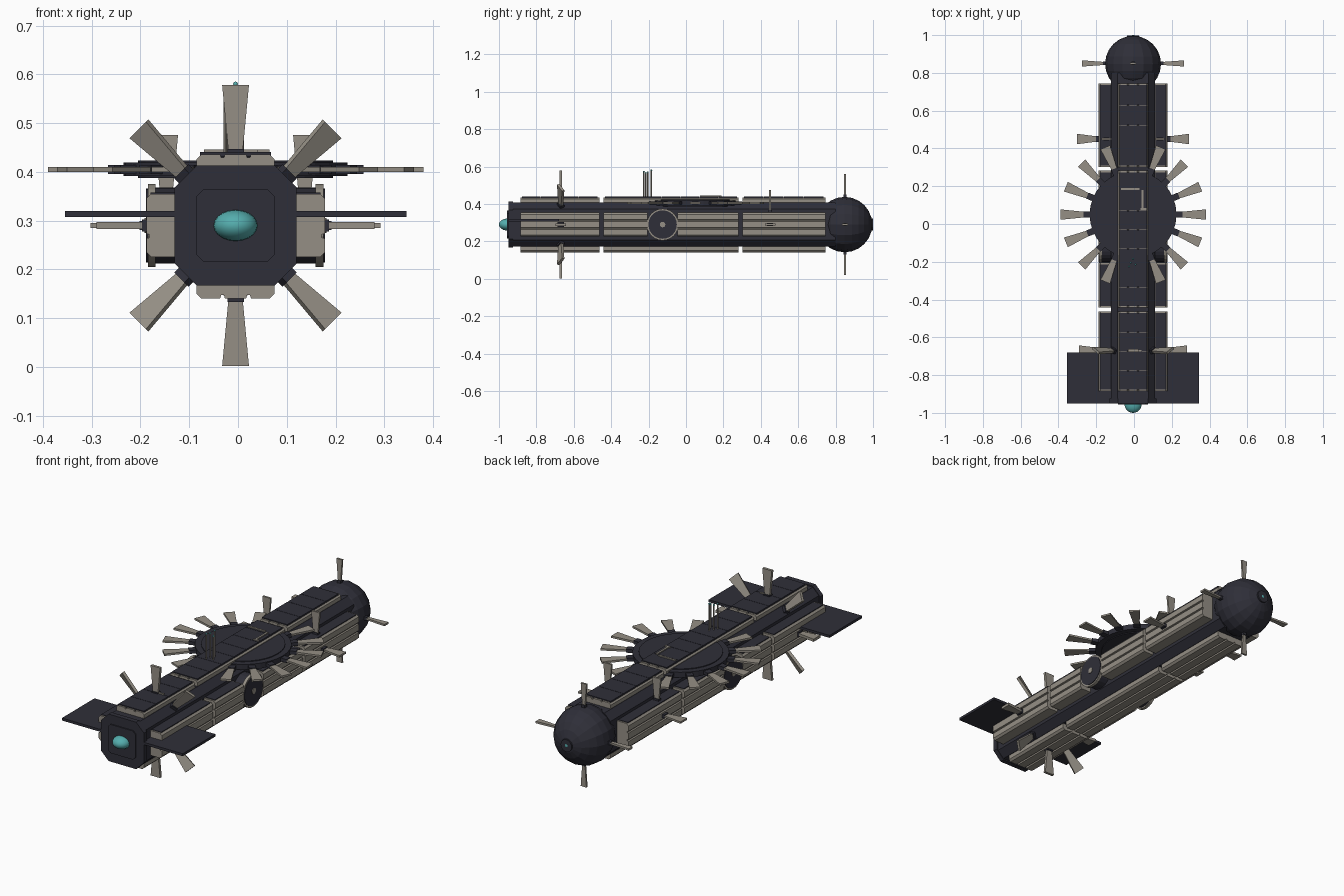
import bpy, bmesh, math
from mathutils import Matrix, Vector

if "Cube" in bpy.data.objects:
    bpy.data.objects.remove(bpy.data.objects["Cube"])

CX, CZ = -0.005, 0.29          # hull axis


def material(name, rgb):
    m = bpy.data.materials.new(name)
    m.diffuse_color = (*rgb, 1)
    m.use_nodes = True
    m.node_tree.nodes["Principled BSDF"].inputs["Base Color"].default_value = m.diffuse_color
    return m


DARK = material("dark_hull", (0.028, 0.028, 0.040))
STONE = material("warm_grey", (0.30, 0.275, 0.235))
TEAL = material("teal_glow", (0.09, 0.42, 0.42))


def finish(name, bm, mat):
    bmesh.ops.recalc_face_normals(bm, faces=bm.faces)
    me = bpy.data.meshes.new(name)
    bm.to_mesh(me)
    bm.free()
    me.materials.append(mat)
    ob = bpy.data.objects.new(name, me)
    bpy.context.collection.objects.link(ob)
    return ob


def prism(name, pts, y0, y1, mat, basis=Matrix.Identity(4)):
    """Extrude an (x, z) outline along y."""
    bm = bmesh.new()
    a = [bm.verts.new(basis @ Vector((x, y0, z))) for x, z in pts]
    b = [bm.verts.new(basis @ Vector((x, y1, z))) for x, z in pts]
    n = len(pts)
    bm.faces.new(a)
    bm.faces.new(b[::-1])
    for i in range(n):
        bm.faces.new((a[i], a[(i + 1) % n], b[(i + 1) % n], b[i]))
    return finish(name, bm, mat)


def box(name, x, y, z, mat):
    return prism(name, [(x[0], z[0]), (x[1], z[0]), (x[1], z[1]), (x[0], z[1])], *y, mat)


def octagon(hw, hh, c):
    q = [(hw, hh - c), (hw - c, hh)]
    q += [(-x, z) for x, z in q[::-1]]
    q += [(-x, -z) for x, z in q]
    return [(CX + x, CZ + z) for x, z in q]


def cylinder(name, loc, axis, r, depth, seg, mat):
    bm = bmesh.new()
    rot = Vector(axis).to_track_quat('Z', 'Y').to_matrix().to_4x4()
    bmesh.ops.create_cone(bm, cap_ends=True, segments=seg, radius1=r, radius2=r,
                          depth=depth, matrix=Matrix.Translation(loc) @ rot)
    return finish(name, bm, mat)


def ball(name, loc, radii, seg, rings, mat, smooth=False):
    """Sphere with its poles along y."""
    bm = bmesh.new()
    m = Matrix.Translation(loc) @ Matrix.Diagonal((*radii, 1)) @ Matrix.Rotation(math.pi / 2, 4, 'X')
    bmesh.ops.create_uvsphere(bm, u_segments=seg, v_segments=rings, radius=1, matrix=m)
    for f in bm.faces:
        f.smooth = smooth
    return finish(name, bm, mat)


def fin(name, origin, out, wide, r0, r1, w0=0.026, w1=0.055, t=0.010):
    """Flared blade pointing along out, spread along wide, with a dark root block."""
    o, d, w = Vector(origin), Vector(out).normalized(), Vector(wide).normalized()
    n = d.cross(w)

    def blade(label, a, b, wa, wb, th, mat):
        bm = bmesh.new()
        rings = [[bm.verts.new(o + d * r + w * (sx * ww / 2) + n * (sy * th / 2))
                  for sx, sy in ((-1, -1), (1, -1), (1, 1), (-1, 1))]
                 for r, ww in ((a, wa), (b, wb))]
        p, q = rings
        bm.faces.new(p)
        bm.faces.new(q)
        for i in range(4):
            bm.faces.new((p[i], p[(i + 1) % 4], q[(i + 1) % 4], q[i]))
        finish(label, bm, mat)

    blade(name, r0, r1, w0, w1, t, STONE)
    blade(name + "_root", r0 - 0.03, r0 + 0.012, w0 * 1.2, w0 * 1.2, t * 1.8, DARK)


# Main hull, front collar and face plate
prism("hull", octagon(0.117, 0.117, 0.035), -0.935, 0.80, DARK)
prism("front_collar", octagon(0.125, 0.123, 0.045), -0.95, -0.925, DARK)
prism("face_plate", octagon(0.08, 0.075, 0.015), -0.956, -0.94, DARK)
ball("front_lamp", (CX, -0.955, CZ), (0.045, 0.045, 0.032), 20, 12, TEAL, True)


# Ribbed armour panels around the hull
def panel(name, angle, half, top, y0, y1):
    c = 0.010
    pts = [(-half, 0.10), (half, 0.10), (half, top - c), (half - c, top)]
    for g in (half / 3, -half / 3):
        pts += [(g + 0.005, top), (g + 0.003, top - 0.007), (g - 0.003, top - 0.007), (g - 0.005, top)]
    pts += [(-half + c, top), (-half, top - c)]
    basis = Matrix.Translation((CX, 0, CZ)) @ Matrix.Rotation(angle, 4, 'Y')
    prism(name, pts, y0, y1, STONE, basis)


SECTIONS = [(-0.885, -0.462), (-0.442, 0.282), (0.302, 0.745)]
SIDE = [SECTIONS[0], (-0.442, -0.205), (-0.045, 0.282), SECTIONS[2]]
for y0, y1 in SECTIONS:
    panel("top_panel", 0, 0.080, 0.146, y0, y1)
    panel("bottom_panel", math.pi, 0.080, 0.150, y0, y1)
    # Dark deck tiles set on the top panel
    n = round((y1 - y0) / 0.11)
    step = (y1 - y0 - 0.016) / n
    for i in range(n):
        a = y0 + 0.008 + i * step
        box("deck_tile", (CX - 0.073, CX + 0.073), (a, a + step - 0.002), (0.431, 0.441), DARK)
for s in (-1, 1):
    for y0, y1 in SIDE:
        panel("side_panel", s * math.pi / 2, 0.065, 0.183, y0, y1)
        xs = sorted((CX + s * 0.118, CX + s * 0.174))
        box("side_deck", xs, (y0 + 0.009, y1 - 0.009), (0.350, 0.358), DARK)
    # Round side port
    cylinder("port_drum", (CX + s * 0.135, -0.125, CZ), (s, 0, 0), 0.078, 0.08, 24, DARK)
    cylinder("port_ring", (CX + s * 0.172, -0.125, CZ), (s, 0, 0), 0.085, 0.016, 24, STONE)
    cylinder("port_face", (CX + s * 0.179, -0.125, CZ), (s, 0, 0), 0.076, 0.009, 24, DARK)
    cylinder("port_hub", (CX + s * 0.182, -0.125, CZ), (s, 0, 0), 0.015, 0.009, 12, STONE)
    # Flat wing at the front
    xs = sorted((CX + s * 0.09, CX + s * 0.35))
    box("wing", xs, (-0.95, -0.68), (0.307, 0.320), DARK)
    # Fins on the rear side panels
    fin("rear_side_fin", (CX, 0.45, CZ), (s, 0, 0), (0, 1, 0), 0.185, 0.297)
    fin("rear_upright_fin", (CX + s * 0.142, 0.45, 0.29), (0, 0, 1), (1, 0, 0), 0.066, 0.185, 0.026, 0.048)
    # Fins on the tail sphere
    fin("tail_side_fin", (CX, 0.85, CZ), (s, 0, 0), (0, 1, 0), 0.148, 0.27, 0.015, 0.033)
    fin("tail_upright_fin", (CX, 0.85, CZ), (0, 0, s), (1, 0, 0), 0.148, 0.27, 0.015, 0.033)

# Saucer with a ring of fins
HUB = (CX, 0.05, 0.405)
cylinder("saucer", HUB, (0, 0, 1), 0.23, 0.028, 32, DARK)
cylinder("saucer_step", (CX, 0.05, 0.405), (0, 0, 1), 0.20, 0.036, 32, DARK)
for i in range(16):
    a = math.tau * i / 16
    if i % 8 != 4:
        fin("saucer_fin", HUB, (math.cos(a), math.sin(a), 0), (-math.sin(a), math.cos(a), 0),
            0.25, 0.385, 0.028, 0.055)

# Star of fins near the front, the diagonal ones pitched
for i in range(8):
    a = math.tau * i / 8
    d = Vector((math.cos(a), 0, math.sin(a)))
    w = Vector((-math.sin(a), 0, math.cos(a)))
    if i % 4 == 0:
        w = Vector((0, 1, 0))
    elif i % 2:
        w = Matrix.Rotation(math.radians(30 if i in (1, 5) else -30), 3, d) @ w
    r0, r1 = {0: (0.18, 0.285), 2: (0.145, 0.288), 1: (0.145, 0.28)}[i % 4 if i % 4 < 3 else 1]
    fin("front_fin", (CX, -0.67, CZ), d, w, r0, r1, 0.028, 0.055, 0.014)

# Tail sphere with its lamp
ball("tail_sphere", (CX, 0.848, CZ), (0.148, 0.148, 0.148), 16, 12, DARK)
cylinder("tail_socket", (CX, 0.988, CZ), (0, 1, 0), 0.032, 0.022, 16, DARK)
ball("tail_lamp", (CX, 0.994, CZ), (0.015, 0.006, 0.015), 12, 8, TEAL, True)

# Antenna cluster with glowing tips
for x, y, top in ((-0.026, -0.225, 0.572), (-0.018, -0.205, 0.570), (-0.005, -0.185, 0.580), (0.008, -0.215, 0.565)):
    cylinder("antenna", (x, y, (0.43 + top) / 2), (0, 0, 1), 0.004, top - 0.43, 8, STONE)
    ball("antenna_tip", (x, y, top), (0.005, 0.005, 0.005), 8, 6, TEAL, True)

# Small raised details on the deck
for x, y, w, l in ((-0.02, 0.185, 0.10, 0.010), (0.045, 0.13, 0.010, 0.10), (0.05, 0.08, 0.03, 0.010),
                   (0.01, -0.67, 0.06, 0.008)):
    box("deck_detail", (x - w / 2, x + w / 2), (y - l / 2, y + l / 2), (0.437, 0.446), STONE)
